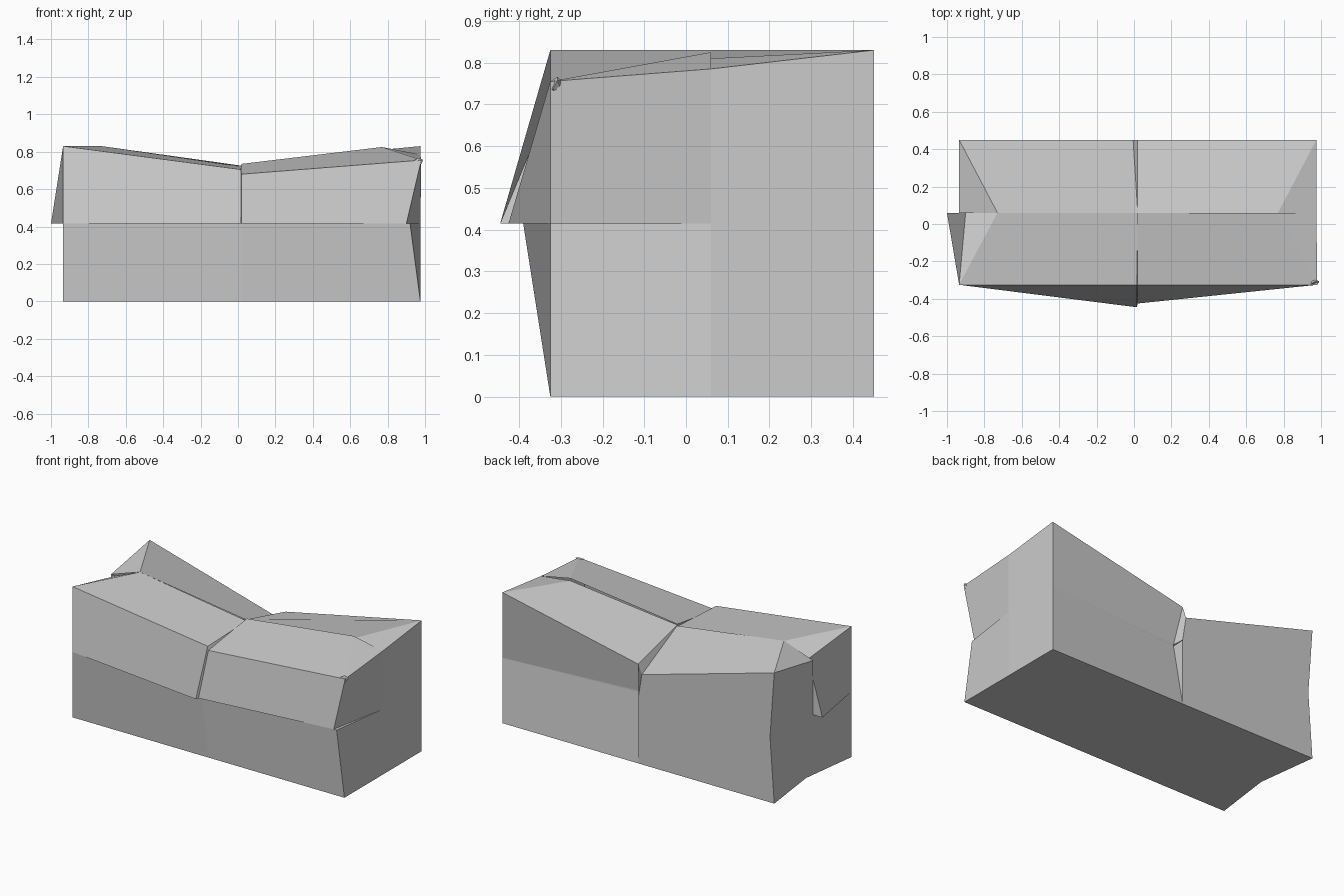
import bpy, bmesh, itertools, random
from mathutils import Vector

if "Cube" in bpy.data.objects:
    bpy.data.objects.remove(bpy.data.objects["Cube"])

# Rest grid of the box: low, middle and high plane on each axis
LOW, MID, HIGH = (-.935, -.325, 0), (.02, .06, .415), (.975, .45, .83)

# Dents: (octant L/R F/B D/U, point mask) -> moved position
# mask bit 1 = on the outer plane of that axis, 0 = on the middle plane
DENTS = {
    # sagging roof
    ('LFU', '001'): (.02, .06, .72), ('LBU', '001'): (.02, .06, .725),
    ('RFU', '001'): (.02, .06, .735), ('RBU', '001'): (.02, .06, .73),
    ('LFU', '011'): (.015, -.325, .705), ('RFU', '011'): (.02, -.325, .68),
    ('LBU', '011'): (-.005, .45, .57), ('RBU', '011'): (.02, .45, .63),
    ('LFU', '101'): (-.90, .06, .76), ('LBU', '101'): (-.935, .06, .76),
    ('RFU', '101'): (.975, .06, .785), ('RBU', '101'): (.975, .06, .785),
    ('RFU', '111'): (.98, -.325, .755),
    # bulging front
    ('LFU', '010'): (.015, -.445, .415), ('RFU', '010'): (.02, -.425, .415),
    ('LFD', '010'): (.02, -.39, .415), ('RFD', '010'): (.02, -.39, .415),
    # buckled back
    ('RBU', '010'): (.02, .37, .42), ('RBD', '010'): (.02, .37, .41),
    # side buckles
    ('LFU', '100'): (-1.0, .06, .415),
    ('LBU', '110'): (-.905, .45, .415), ('LBD', '110'): (-.905, .45, .415),
    ('LFD', '101'): (-.885, .06, 0), ('LBD', '101'): (-.885, .06, 0),
    ('RFU', '110'): (.90, -.325, .415), ('RFD', '110'): (.92, -.325, .415),
}
# Fold points on the roof near each end
CREST = {'LFU': (-.73, .06, .83), 'LBU': (-.73, .06, .83),
         'RFU': (.77, .06, .825), 'RBU': (.77, .06, .81)}


def octant_name(s):
    return ''.join(pair[i] for pair, i in zip(('LR', 'FB', 'DU'), s))


def point(s, mask):
    key = (octant_name(s), ''.join(map(str, mask)))
    rest = [(HIGH if s[i] else LOW)[i] if mask[i] else MID[i] for i in range(3)]
    return Vector(DENTS.get(key, rest))


def mask(*axes):
    return tuple(int(i in axes) for i in range(3))


def add_face(bm, pts, axis=None, sign=1):
    f = bm.faces.new([bm.verts.new(p) for p in pts])
    f.normal_update()
    if axis is not None and f.normal[axis] * sign < 0:
        f.normal_flip()


def finish(bm, name):
    bmesh.ops.remove_doubles(bm, verts=bm.verts[:], dist=1e-5)
    me = bpy.data.meshes.new(name)
    bm.to_mesh(me)
    bm.free()
    ob = bpy.data.objects.new(name, me)
    bpy.context.collection.objects.link(ob)


# Outer panels of each eighth of the box
for s in itertools.product((0, 1), repeat=3):
    bm = bmesh.new()
    for a in range(3):
        b, c = [i for i in range(3) if i != a]
        sign = 1 if s[a] else -1
        corner, side = point(s, (1, 1, 1)), point(s, mask(a, b))
        mid, end = point(s, mask(a)), point(s, mask(a, c))
        if a == 2 and s[2]:
            crest = Vector(CREST[octant_name(s)])
            add_face(bm, (corner, side, crest), a, sign)
            add_face(bm, (corner, crest, mid, end), a, sign)
        else:
            add_face(bm, (corner, side, mid, end), a, sign)
    words = [('left', 'right')[s[0]], ('front', 'back')[s[1]], ('lower', 'upper')[s[2]]]
    finish(bm, '_'.join(words) + '_panels')

# Torn seam strips closing the gaps between neighbouring panels
bm = bmesh.new()
for a in range(3):
    b, c = [i for i in range(3) if i != a]
    for s in itertools.product((0, 1), repeat=3):
        if s[a]:
            continue
        t = tuple(1 if i == a else s[i] for i in range(3))
        rail = (mask(b), mask(b, c), mask(c))
        for m, n in zip(rail, rail[1:]):
            loop = [point(s, m), point(s, n), point(t, n), point(t, m)]
            pts = []
            for p in loop:
                if all((p - q).length > 1e-4 for q in pts):
                    pts.append(p)
            if len(pts) > 2:
                add_face(bm, pts)
finish(bm, 'seam_strips')

# Crumpled scrap at the upper right front corner
random.seed(3)
bm = bmesh.new()
bmesh.ops.create_icosphere(bm, subdivisions=1, radius=.024)
for v in bm.verts:
    v.co = v.co * random.uniform(.6, 1.2) + Vector((.965, -.308, .745))
finish(bm, 'crumpled_corner')
